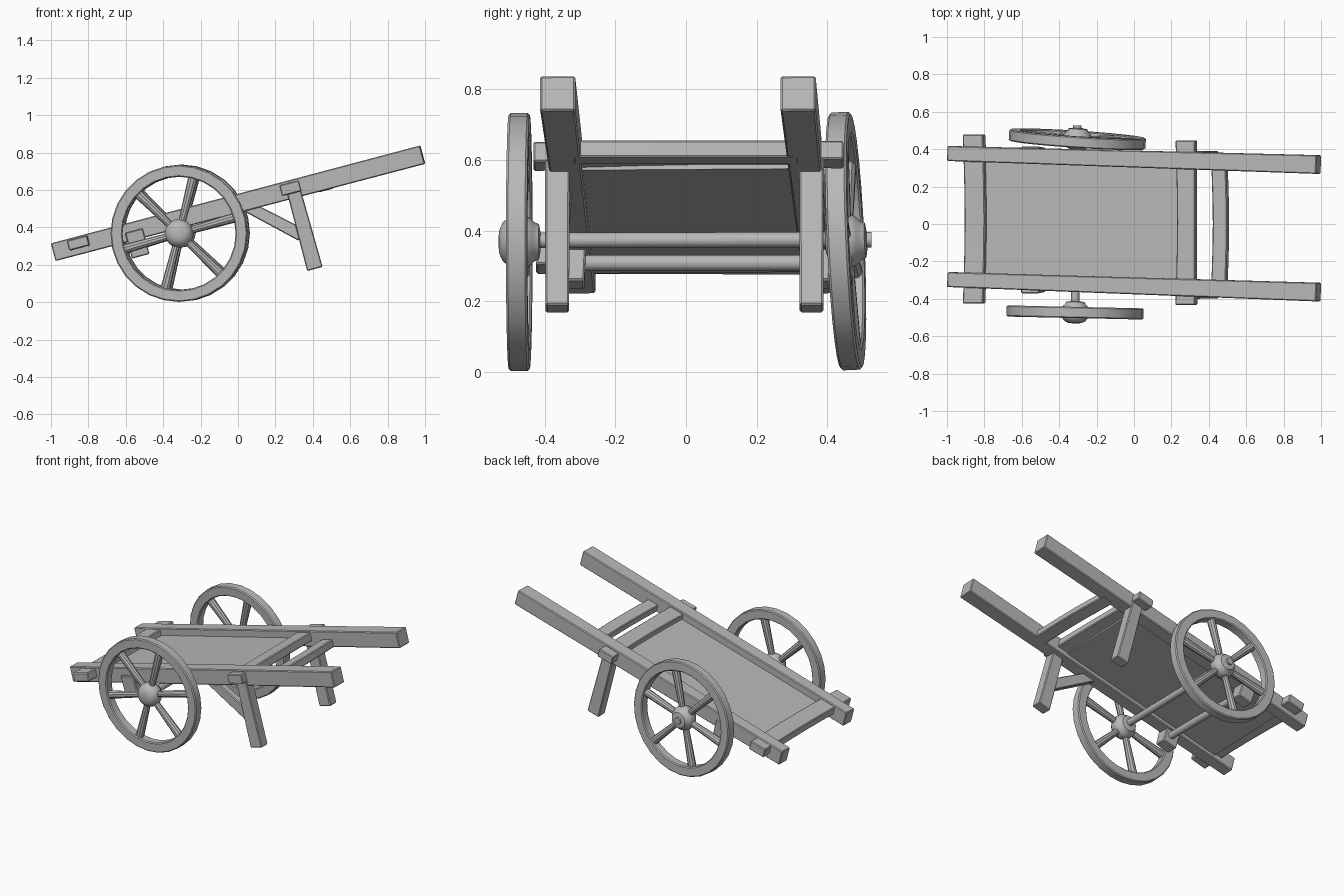
import bpy, bmesh
from math import pi, sin, cos, radians
from mathutils import Vector, Matrix, Euler

if "Cube" in bpy.data.objects:
    bpy.data.objects.remove(bpy.data.objects["Cube"])

# Mid-grey weathered wood
WOOD = bpy.data.materials.new("grey_wood")
WOOD.diffuse_color = (0.48, 0.48, 0.48, 1)
WOOD.use_nodes = True
WOOD.node_tree.nodes["Principled BSDF"].inputs["Base Color"].default_value = WOOD.diffuse_color


def make_object(name, bm, matrix=None, smooth=False, bevel=0.0):
    bmesh.ops.recalc_face_normals(bm, faces=bm.faces[:])
    mesh = bpy.data.meshes.new(name)
    bm.to_mesh(mesh)
    bm.free()
    mesh.materials.append(WOOD)
    ob = bpy.data.objects.new(name, mesh)
    bpy.context.collection.objects.link(ob)
    if matrix is not None:
        ob.matrix_world = matrix
    if bevel:
        mod = ob.modifiers.new("worn_edges", 'BEVEL')
        mod.width = bevel
        mod.segments = 1
    if smooth:
        bpy.context.view_layer.objects.active = ob
        ob.select_set(True)
        bpy.ops.object.shade_smooth_by_angle(angle=radians(35))
        ob.select_set(False)
    return ob


def timber(name, p0, p1, size0, size1, side, bow=(0, 0, 0), waist=1.0, bevel=0.005):
    """Squared timber from p0 to p1; sizes are (along side, across side)."""
    p0, p1, side = Vector(p0), Vector(p1), Vector(side)
    axis = (p1 - p0).normalized()
    side = (side - axis * side.dot(axis)).normalized()
    up = axis.cross(side)
    steps = 6 if (Vector(bow).length or waist != 1) else 1
    bm = bmesh.new()
    rings = []
    for i in range(steps + 1):
        t = i / steps
        k = sin(pi * t)
        c = p0.lerp(p1, t) + Vector(bow) * k
        s = 1 + (waist - 1) * k
        a = (size0[0] + (size1[0] - size0[0]) * t) / 2 * s
        b = (size0[1] + (size1[1] - size0[1]) * t) / 2 * s
        rings.append([bm.verts.new(c + side * a * u + up * b * v)
                      for u, v in ((-1, -1), (1, -1), (1, 1), (-1, 1))])
    for r, q in zip(rings, rings[1:]):
        for j in range(4):
            bm.faces.new((r[j], r[(j + 1) % 4], q[(j + 1) % 4], q[j]))
    bm.faces.new(rings[0])
    bm.faces.new(rings[-1])
    return make_object(name, bm, bevel=bevel)


def rod(bm, p0, p1, r0, r1, sides=12):
    d = Vector(p1) - Vector(p0)
    m = Matrix.Translation((Vector(p0) + Vector(p1)) / 2) @ d.to_track_quat('Z', 'Y').to_matrix().to_4x4()
    bmesh.ops.create_cone(bm, cap_ends=True, segments=sides, radius1=r0, radius2=r1,
                          depth=d.length, matrix=m)


def lathe(profile, sides, closed):
    """Spin (radius, y) points round the y axis."""
    bm = bmesh.new()
    rings = [[bm.verts.new((r * cos(2 * pi * i / sides), y, r * sin(2 * pi * i / sides)))
              for i in range(sides)] for r, y in profile]
    pairs = list(zip(rings, rings[1:])) + ([(rings[-1], rings[0])] if closed else [])
    for a, b in pairs:
        for i in range(sides):
            j = (i + 1) % sides
            bm.faces.new((a[i], a[j], b[j], b[i]))
    if not closed:
        bm.faces.new(rings[0])
        bm.faces.new(rings[-1])
    return bm


def wheel(name, location, rotation):
    m = Matrix.Translation(location) @ Euler(rotation).to_matrix().to_4x4()
    # rim with chamfered edges
    rim = [(0.303, -0.024), (0.309, -0.030), (0.360, -0.030), (0.366, -0.024),
           (0.366, 0.024), (0.360, 0.030), (0.309, 0.030), (0.303, 0.024)]
    make_object(name + "_rim", lathe(rim, 28, True), m, smooth=True)
    # turned hub, domed on one side
    hub = [(0.012, -0.059), (0.035, -0.056), (0.056, -0.046), (0.07, -0.028), (0.077, -0.005),
           (0.075, 0.018), (0.066, 0.034), (0.056, 0.042), (0.05, 0.056), (0.028, 0.06)]
    make_object(name + "_hub", lathe(hub, 20, False), m, smooth=True)
    # six tapered spokes
    bm = bmesh.new()
    for i in range(6):
        a = radians(16 + 60 * i)
        d = Vector((cos(a), 0, sin(a)))
        rod(bm, d * 0.05, d * 0.315, 0.019, 0.026, 10)
    make_object(name + "_spokes", bm, m, smooth=True)


SLOPE = Vector((1, 0, 0.264)).normalized()


def rail_z(x):
    return 0.268 + (x + 0.987) * 0.264


# Long side rails ending in handles
Y = (0, 1, 0)
timber("side_rail_near", (-0.987, -0.297, 0.268), (0.987, -0.364, 0.789), (0.08, 0.098), (0.1, 0.102), Y)
timber("side_rail_far", (-0.987, 0.377, 0.268), (0.987, 0.318, 0.789), (0.08, 0.098), (0.1, 0.102), Y)

# Sloping bed panel
x0, x1 = -0.84, 0.27
timber("bed_panel", (x0, 0.035, rail_z(x0) - 0.012), (x1, 0.005, rail_z(x1) - 0.012),
       (0.66, 0.03), (0.64, 0.03), Y, bevel=0.0)

# Cross beams through the rails
timber("front_cross_beam", (-0.855, -0.425, 0.317), (-0.855, 0.478, 0.317),
       (0.112, 0.055), (0.112, 0.06), SLOPE, bow=(0.01, 0, 0.0))
timber("rear_cross_beam", (0.28, -0.433, 0.61), (0.28, 0.447, 0.615),
       (0.108, 0.06), (0.108, 0.055), SLOPE, bow=(0.004, 0, 0.005), waist=0.92)
timber("handle_cross_bar", (0.457, -0.32, 0.622), (0.457, 0.32, 0.622),
       (0.08, 0.05), (0.08, 0.05), SLOPE, bow=(0.008, 0, 0.0))

# Rear legs and the single diagonal brace
for side, y in (("near", -0.365), ("far", 0.356)):
    timber("leg_" + side, (0.293, y, 0.615), (0.411, y, 0.178), (0.07, 0.075), (0.067, 0.086), Y)
timber("leg_brace", (0.035, -0.345, 0.52), (0.34, -0.36, 0.36), (0.045, 0.062), (0.045, 0.07), Y)

# Brackets under the rails and the rod joining them
for side, y in (("near", -0.326), ("far", 0.37)):
    timber("bracket_" + side, (-0.557, y, 0.383), (-0.52, y, 0.246), (0.09, 0.098), (0.075, 0.098), Y)
bm = bmesh.new()
rod(bm, (-0.53, -0.33, 0.308), (-0.53, 0.37, 0.308), 0.023, 0.023)
make_object("bracket_rod", bm, smooth=True)

# Axle and wheels
bm = bmesh.new()
rod(bm, (-0.315, -0.46, 0.372), (-0.303, 0.526, 0.374), 0.022, 0.022)
make_object("axle", bm, smooth=True)
wheel("near_wheel", (-0.315, -0.473, 0.368), (0, 0, -0.022))
wheel("far_wheel", (-0.303, 0.453, 0.37), (0.045, 0, -0.065))
